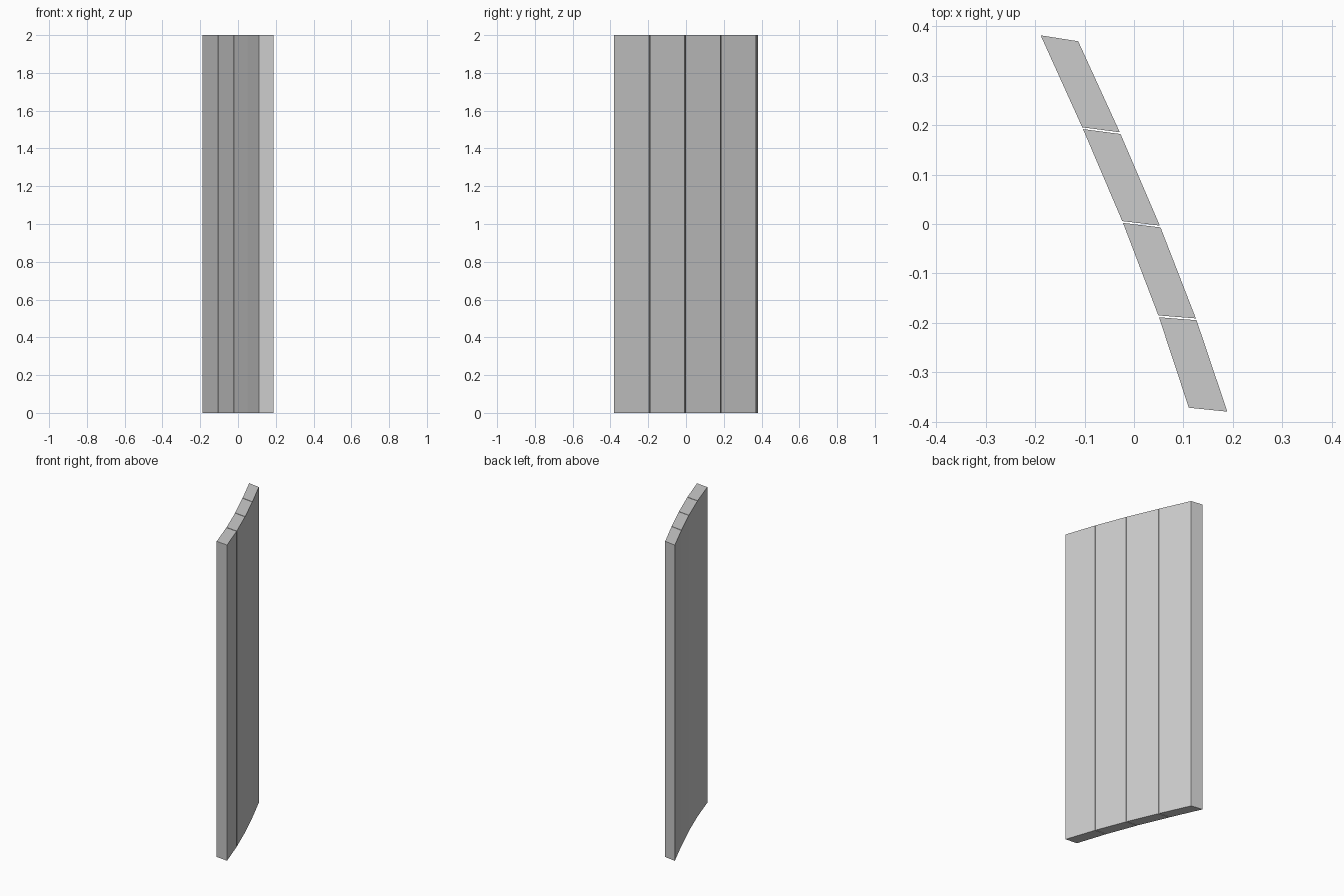
import bpy
import bmesh
from mathutils import Vector

if "Cube" in bpy.data.objects:
    bpy.data.objects.remove(bpy.data.objects["Cube"])

HEIGHT = 2.0
GAP = 0.004

grey = bpy.data.materials.new("light_grey")
grey.use_nodes = True
colour = (0.6, 0.6, 0.6, 1)
grey.diffuse_color = colour
grey.node_tree.nodes["Principled BSDF"].inputs["Base Color"].default_value = colour

# Joint lines across the curved wall, front to back: inner and outer end
joints = [
    ((0.111, -0.372), (0.189, -0.380)),
    ((0.050, -0.187), (0.126, -0.193)),
    ((-0.023, 0.004), (0.053, -0.005)),
    ((-0.104, 0.194), (-0.028, 0.184)),
    ((-0.189, 0.382), (-0.113, 0.370)),
]


def make_panel(name, front, back, trim_front, trim_back):
    """Upright slab between two joint lines, trimmed to leave the seams open."""
    sides = []
    for a, b in zip(front, back):
        a, b = Vector(a), Vector(b)
        step = (b - a).normalized() * GAP / 2
        sides.append((a + step * trim_front, b - step * trim_back))
    (fl, bl), (fr, br) = sides
    bm = bmesh.new()
    base = bm.faces.new([bm.verts.new((p.x, p.y, 0)) for p in (fl, fr, br, bl)])
    top = bmesh.ops.extrude_face_region(bm, geom=[base])["geom"]
    bmesh.ops.translate(bm, vec=(0, 0, HEIGHT),
                        verts=[v for v in top if isinstance(v, bmesh.types.BMVert)])
    bmesh.ops.recalc_face_normals(bm, faces=bm.faces)
    mesh = bpy.data.meshes.new(name)
    bm.to_mesh(mesh)
    bm.free()
    mesh.materials.append(grey)
    bpy.context.collection.objects.link(bpy.data.objects.new(name, mesh))


# Four wall panels
last = len(joints) - 2
for i in range(last + 1):
    make_panel(f"wall_panel_{i + 1}", joints[i], joints[i + 1], i > 0, i < last)
